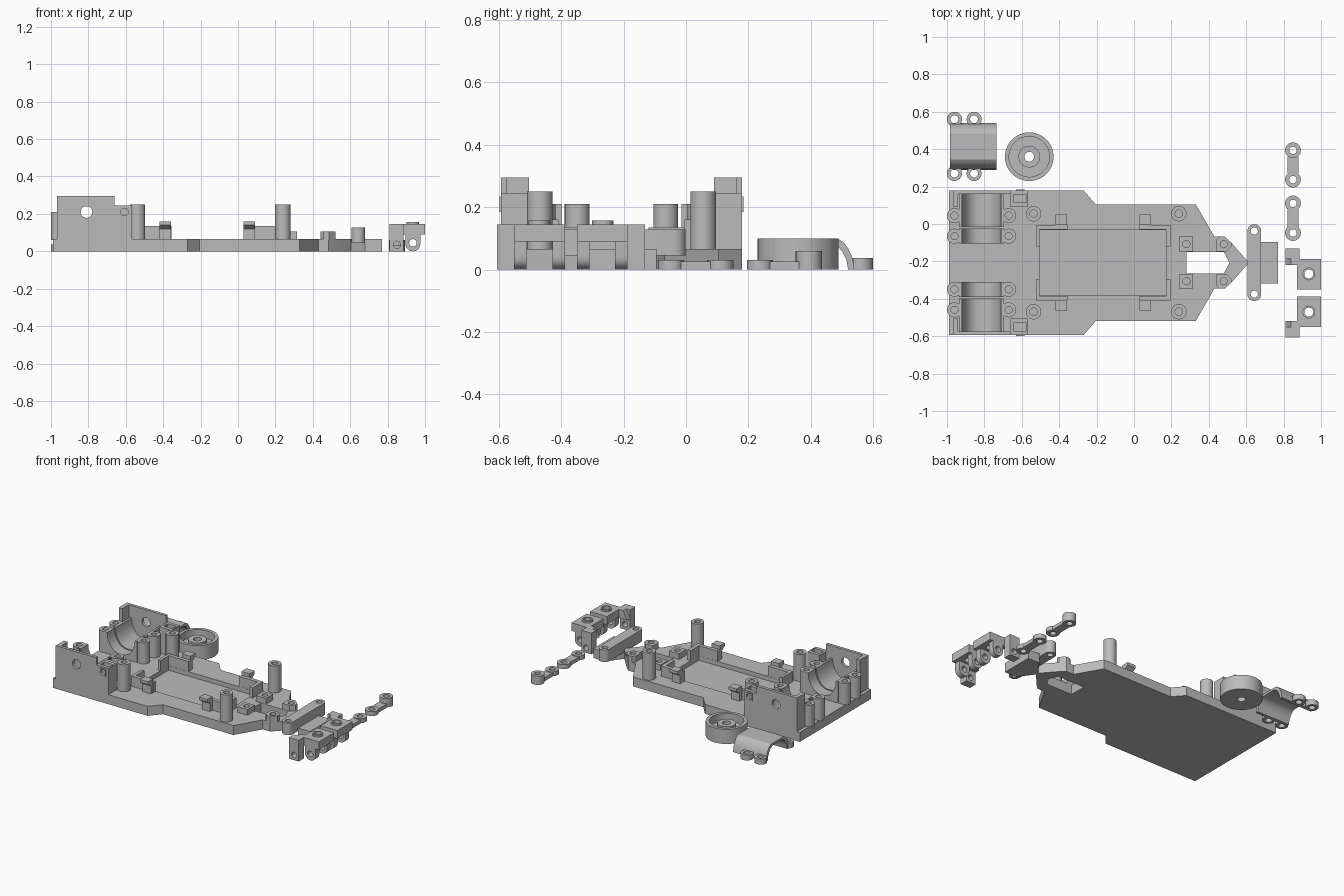
import bpy, bmesh, math
from mathutils import Matrix

if "Cube" in bpy.data.objects:
    bpy.data.objects.remove(bpy.data.objects["Cube"])

CY = -0.207     # chassis symmetry line
KY = -0.369     # symmetry line between the two knuckles

grey = bpy.data.materials.new("plain_grey")
grey.diffuse_color = (0.5, 0.5, 0.5, 1)
grey.use_nodes = True
grey.node_tree.nodes["Principled BSDF"].inputs["Base Color"].default_value = grey.diffuse_color


def circle(x, y, r, n=32):
    return [(x + r * math.cos(2 * math.pi * i / n), y + r * math.sin(2 * math.pi * i / n)) for i in range(n)]


def rect(x0, x1, y0, y1):
    return [(x0, y0), (x1, y0), (x1, y1), (x0, y1)]


def mirrored(pts, c=CY):
    """Close a half outline by reflecting it in y."""
    return pts + [(x, 2 * c - y) for x, y in reversed(pts)]


def capsule(x, ya, yb, r, n=12):
    """Rounded strip running along y."""
    a = [(x - r * math.cos(math.pi * i / n), ya - r * math.sin(math.pi * i / n)) for i in range(n + 1)]
    b = [(x + r * math.cos(math.pi * i / n), yb + r * math.sin(math.pi * i / n)) for i in range(n + 1)]
    return a + b


def prism(name, loops, lo, hi, axis="z", mirror=None):
    """Extrude a filled outline (later loops are holes) along an axis."""
    cu = bpy.data.curves.new(name, "CURVE")
    cu.dimensions = "2D"
    cu.fill_mode = "BOTH"
    cu.extrude = (hi - lo) / 2
    for pts in loops:
        sp = cu.splines.new("POLY")
        sp.points.add(len(pts) - 1)
        for p, (u, v) in zip(sp.points, pts):
            p.co = (u, v, 0, 1)
        sp.use_cyclic_u = True
    tmp = bpy.data.objects.new(name + "_tmp", cu)
    bpy.context.collection.objects.link(tmp)
    dg = bpy.context.evaluated_depsgraph_get()
    me = bpy.data.meshes.new_from_object(tmp.evaluated_get(dg))
    bpy.data.objects.remove(tmp)
    bm = bmesh.new()
    bm.from_mesh(me)
    mid = (lo + hi) / 2
    for v in bm.verts:
        a, b, c = v.co.x, v.co.y, v.co.z + mid
        v.co = {"z": (a, b, c), "y": (a, c, b), "x": (c, a, b)}[axis]
    bmesh.ops.remove_doubles(bm, verts=bm.verts, dist=1e-5)
    if mirror is not None:
        d = bmesh.ops.duplicate(bm, geom=bm.verts[:] + bm.edges[:] + bm.faces[:])
        vs = [g for g in d["geom"] if isinstance(g, bmesh.types.BMVert)]
        bmesh.ops.transform(bm, verts=vs, matrix=Matrix.Translation((0, 2 * mirror, 0)) @ Matrix.Scale(-1, 4, (0, 1, 0)))
    bmesh.ops.recalc_face_normals(bm, faces=bm.faces)
    out = bpy.data.meshes.new(name)
    bm.to_mesh(out)
    bm.free()
    out.materials.append(grey)
    ob = bpy.data.objects.new(name, out)
    bpy.context.collection.objects.link(ob)
    bpy.ops.object.select_all(action="DESELECT")
    ob.select_set(True)
    bpy.context.view_layer.objects.active = ob
    bpy.ops.object.shade_smooth_by_angle(angle=math.radians(30))
    return ob


# Chassis plate in two layers: the upper one has the battery recess
outline = mirrored([(-0.99, 0.18), (-0.27, 0.18), (-0.205, 0.105), (0.33, 0.105), (0.43, -0.068),
                    (0.485, -0.068), (0.525, -0.105), (0.605, -0.197), (0.68, -0.095), (0.77, -0.095)])
slot = [(0.28, -0.265), (0.48, -0.265), (0.51, CY), (0.48, -0.149), (0.28, -0.149)]
battery = rect(-0.505, 0.17, -0.383, -0.031)
prism("chassis_floor", [outline, slot], 0, 0.035)
prism("chassis_upper_plate", [outline, slot, battery], 0.035, 0.065)

# Battery corner walls and outward hooks
prism("battery_corner_rear", [[(-0.525, -0.005), (-0.355, -0.005), (-0.355, -0.03), (-0.505, -0.03),
                               (-0.505, -0.12), (-0.525, -0.12)]], 0.06, 0.135, mirror=CY)
prism("battery_corner_front", [[(0.195, -0.005), (0.03, -0.005), (0.03, -0.03), (0.17, -0.03),
                                (0.17, -0.12), (0.195, -0.12)]], 0.06, 0.135, mirror=CY)
hook = [(-0.005, 0.06), (0.02, 0.06), (0.02, 0.12), (0.05, 0.14), (0.05, 0.16), (-0.005, 0.16)]
for x in (-0.42, 0.03):
    prism("battery_hook", [hook], x, x + 0.062, "x", mirror=CY)

# Tall body posts
for x in (-0.537, 0.24):
    prism("body_post", [circle(x, 0.055, 0.041), circle(x, 0.055, 0.02)], 0.06, 0.25, mirror=CY)

# Rear side walls with axle hole, end tab and pocketed block
prism("side_wall", [rect(-0.968, -0.66, 0.06, 0.295), circle(-0.81, 0.21, 0.031)], 0.16, 0.18, "y", mirror=CY)
prism("wall_end_tab", [rect(-0.968, -0.94, 0.09, 0.165)], 0.06, 0.295, mirror=CY)
prism("wall_block_base", [rect(-0.66, -0.568, 0.06, 0.18)], 0.09, 0.18, "y", mirror=CY)
pocket = rect(-0.645, -0.575, 0.115, 0.157)
prism("wall_block_pocket", [rect(-0.66, -0.568, 0.09, 0.165), pocket], 0.18, 0.245, mirror=CY)
prism("wall_block_face", [rect(-0.66, -0.568, 0.18, 0.245), circle(-0.607, 0.21, 0.022)], 0.16, 0.18, "y", mirror=CY)
prism("wall_nub", [rect(-0.63, -0.585, 0.185, 0.235), circle(-0.607, 0.21, 0.02)], 0.178, 0.185, "y", mirror=CY)

# Motor saddles with screw bosses
saddle = [(-0.96, 0.06), (-0.67, 0.06), (-0.67, 0.21), (-0.71, 0.21), (-0.714, 0.175), (-0.728, 0.14),
          (-0.755, 0.105), (-0.79, 0.09), (-0.84, 0.09), (-0.875, 0.105), (-0.902, 0.14),
          (-0.916, 0.175), (-0.92, 0.21), (-0.96, 0.21)]
for y0, y1 in ((-0.015, 0.162), (-0.104, -0.025)):
    inner = [(min(max(x, -0.935), -0.695), z) for x, z in saddle]
    prism("motor_saddle", [inner], y0, y1, "y", mirror=CY)
for x in (-0.96, -0.67):
    for y in (0.045, -0.065):
        prism("saddle_boss", [circle(x, y, 0.04), circle(x, y, 0.019)], 0.06, 0.21, mirror=CY)

# Front suspension mounts around the slot
prism("front_mount_block", [rect(0.24, 0.315, -0.147, -0.068), circle(0.28, -0.108, 0.019)], 0.06, 0.105, mirror=CY)
prism("front_mount_boss", [[(0.44, -0.085), (0.457, -0.068), (0.487, -0.068), (0.52, -0.1), (0.52, -0.12),
                            (0.495, -0.147), (0.44, -0.147)], circle(0.48, -0.108, 0.019)], 0.06, 0.105, mirror=CY)

# Front cross bar
prism("front_cross_bar", [capsule(0.643, -0.375, -0.038, 0.037), circle(0.643, -0.375, 0.019),
                          circle(0.643, -0.038, 0.019)], 0.045, 0.128)

# Steering knuckles: yoke top, two rounded legs and a steering arm
prism("knuckle_top", [rect(0.872, 1.0, -0.35, -0.187), circle(0.935, -0.267, 0.024)], 0.09, 0.145, mirror=KY)
prism("knuckle_collar", [circle(0.935, -0.267, 0.034), circle(0.935, -0.267, 0.024)], 0.14, 0.157, mirror=KY)
leg = [(0.975, 0.095), (0.895, 0.095)] + [(0.935 + 0.04 * math.cos(math.pi + math.pi * i / 12),
                                           0.04 + 0.04 * math.sin(math.pi + math.pi * i / 12)) for i in range(13)]
for y in (-0.35, -0.227):
    prism("knuckle_leg", [leg, circle(0.935, 0.045, 0.02)], y, y + 0.04, "y", mirror=KY)
prism("steering_arm", [rect(0.81, 0.885, 0, 0.145), circle(0.85, 0.035, 0.019)], -0.187, -0.132, "y", mirror=KY)
prism("steering_arm_root", [[(0.81, 0.085), (0.885, 0.085), (0.885, 0.145), (0.84, 0.145)]],
      -0.22, -0.187, "y", mirror=KY)

# Loose steering links with ring ends
for ya, yb, top in ((-0.048, 0.11, 0.03), (0.237, 0.394, 0.06)):
    for y, h in ((ya, 0.03), (yb, top)):
        prism("link_ring", [circle(0.85, y, 0.042), circle(0.85, y, 0.02)], 0, h)
    prism("link_strip", [rect(0.821, 0.879, ya + 0.032, yb - 0.032)], 0, 0.025)

# Loose motor clamp: arched shell with screw ears
half = [(0.54, 0), (0.535, 0.035), (0.52, 0.068), (0.505, 0.088), (0.485, 0.1)]
shell = [(0.465, 0.085), (0.488, 0.073), (0.503, 0.055), (0.515, 0.03), (0.52, 0)]
flip = lambda pts: [(0.83 - y, z) for y, z in reversed(pts)]
prism("clamp_arch", [half + flip(half) + [(0.83 - y, z) for y, z in reversed(shell)] + shell], -0.985, -0.735, "x")
for x in (-0.96, -0.855):
    for y, s in ((0.56, -1), (0.27, 1)):
        prism("clamp_ear", [circle(x, y, 0.04), circle(x, y, 0.021)], 0, 0.037)
        e = sorted((y + s * 0.022, y + s * 0.04))
        prism("clamp_ear_root", [rect(x - 0.025, x + 0.04, *e)], 0, 0.037)

# Loose wheel: rim, web and hub
wx, wy = -0.56, 0.36
prism("wheel_rim", [circle(wx, wy, 0.13, 48), circle(wx, wy, 0.108, 48)], 0, 0.1)
prism("wheel_web", [circle(wx, wy, 0.11, 48), circle(wx, wy, 0.026)], 0, 0.045)
prism("wheel_hub", [circle(wx, wy, 0.058), circle(wx, wy, 0.026)], 0.04, 0.085)
